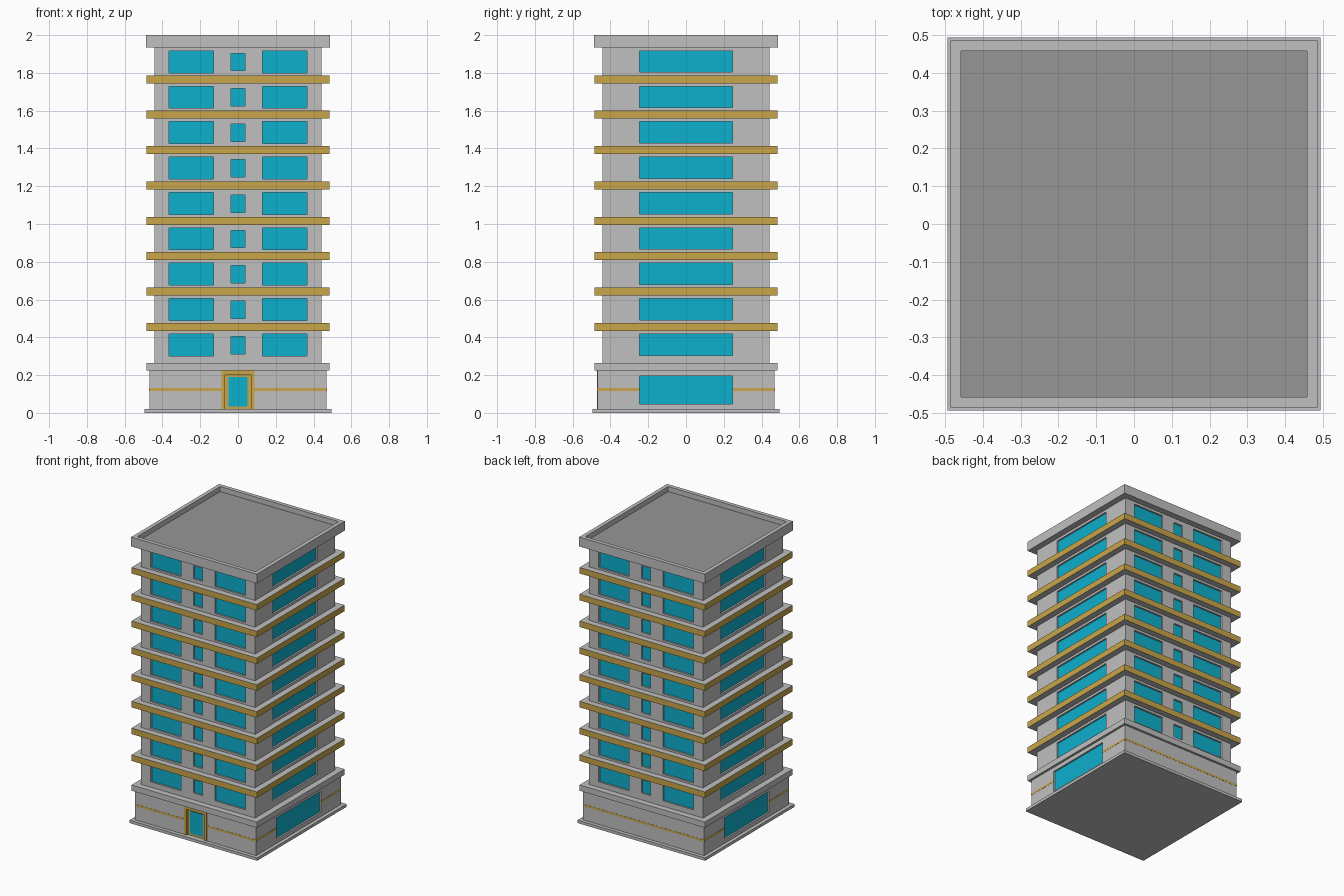
import bpy, bmesh
from math import radians
from mathutils import Matrix, Vector

cube = bpy.data.objects.get("Cube")
if cube:
    bpy.data.objects.remove(cube, do_unlink=True)


def material(name, color):
    m = bpy.data.materials.new(name)
    m.use_nodes = True
    m.diffuse_color = (*color, 1)
    m.node_tree.nodes["Principled BSDF"].inputs["Base Color"].default_value = (*color, 1)
    return m


MATS = [
    material("pale_concrete", (0.527, 0.527, 0.527)),
    material("blue_glass", (0.004, 0.434, 0.61)),
    material("gold_trim", (0.578, 0.381, 0.07)),
    material("roof_grey", (0.305, 0.305, 0.305)),
]
CONCRETE, GLASS, GOLD, ROOF = range(4)
SIDES = {"front": 0, "right": 90, "back": 180, "left": 270}


def finish(name, bm):
    mesh = bpy.data.meshes.new(name)
    bm.to_mesh(mesh)
    bm.free()
    for m in MATS:
        mesh.materials.append(m)
    obj = bpy.data.objects.new(name, mesh)
    bpy.context.scene.collection.objects.link(obj)
    return obj


def box_mesh(x0, x1, y0, y1, z0, z1, mat):
    bm = bmesh.new()
    bmesh.ops.create_cube(bm, size=1)
    for v in bm.verts:
        v.co = ((x0 + x1) / 2 + v.co.x * (x1 - x0),
                (y0 + y1) / 2 + v.co.y * (y1 - y0),
                (z0 + z1) / 2 + v.co.z * (z1 - z0))
    for f in bm.faces:
        f.material_index = mat
    return bm


def slab(name, half, z0, z1, side_mat=CONCRETE):
    """Square slab whose vertical faces may have their own colour."""
    bm = box_mesh(-half, half, -half, half, z0, z1, CONCRETE)
    for f in bm.faces:
        if abs(f.normal.z) < 0.5:
            f.material_index = side_mat
    return finish(name, bm)


def plate(name, side, u0, u1, z0, z1, dist, thick, mat):
    """Thin plate lying on a wall at the given distance from the centre."""
    bm = box_mesh(u0, u1, -dist - thick, -dist, z0, z1, mat)
    bm.transform(Matrix.Rotation(radians(SIDES[side]), 4, "Z"))
    return finish(name, bm)


def wall(name, side, half, z0, z1, openings, depth=0.012, back=GLASS):
    """Flat wall with recessed rectangular openings (u0, u1, z0, z1)."""
    bm = bmesh.new()

    def quad(points, mat):
        f = bm.faces.new([bm.verts.new(Vector(p)) for p in points])
        f.material_index = mat

    us = sorted({-half, half, *(u for o in openings for u in o[:2])})
    zs = sorted({z0, z1, *(z for o in openings for z in o[2:])})
    for a, b in zip(us, us[1:]):
        for c, d in zip(zs, zs[1:]):
            u, z = (a + b) / 2, (c + d) / 2
            if not any(o[0] < u < o[1] and o[2] < z < o[3] for o in openings):
                quad([(a, -half, c), (b, -half, c), (b, -half, d), (a, -half, d)], CONCRETE)
    reveal = GOLD if back == GOLD else CONCRETE
    for a, b, c, d in openings:
        rim = [(a, c), (b, c), (b, d), (a, d)]
        inner = -half + depth
        quad([(u, inner, z) for u, z in rim], back)
        for p, q in zip(rim, rim[1:] + rim[:1]):
            quad([(p[0], -half, p[1]), (q[0], -half, q[1]),
                  (q[0], inner, q[1]), (p[0], inner, p[1])], reveal)
    bmesh.ops.remove_doubles(bm, verts=bm.verts, dist=0.0001)
    bm.transform(Matrix.Rotation(radians(SIDES[side]), 4, "Z"))
    return finish(name, bm)


TOWER, BASE, STEP, FLOORS = 0.442, 0.469, 0.1873, 9

# Ground floor
slab("ground_slab", 0.494, 0, 0.02)
for side in SIDES:
    openings, back = [], GLASS
    if side in ("right", "left"):
        openings = [(-0.246, 0.246, 0.048, 0.196)]
    elif side == "front":
        openings, back = [(-0.068, 0.068, 0.02, 0.2)], GOLD
    wall("base_wall_" + side, side, BASE, 0.02, 0.225, openings, back=back)

    # Painted stripe, interrupted by the door or the window
    gap = {"front": 0.088, "back": 0}.get(side, 0.246)
    for tag, u0, u1 in (("a", -BASE, -gap), ("b", gap, BASE)):
        plate(f"base_stripe_{side}_{tag}", side, u0, u1, 0.117, 0.131, BASE, 0.001, GOLD)

# Entrance
for tag, s in (("left", 1), ("right", -1)):
    u0, u1 = sorted((s * 0.068, s * 0.088))
    plate("door_jamb_" + tag, "front", u0, u1, 0.02, 0.225, BASE, 0.003, GOLD)
plate("door_lintel", "front", -0.068, 0.068, 0.2, 0.225, BASE, 0.003, GOLD)
plate("door_glass", "front", -0.05, 0.05, 0.035, 0.19, BASE - 0.012, 0.003, GLASS)
slab("base_cornice", 0.485, 0.225, 0.265)

# Tower walls with windows on every floor
for side in SIDES:
    windows = []
    for i in range(FLOORS):
        z = i * STEP
        if side in ("front", "back"):
            windows += [(-0.366, -0.13, 0.302 + z, 0.418 + z),
                        (-0.036, 0.036, 0.313 + z, 0.405 + z),
                        (0.13, 0.366, 0.302 + z, 0.418 + z)]
        else:
            windows.append((-0.246, 0.246, 0.305 + z, 0.418 + z))
    wall("tower_wall_" + side, side, TOWER, 0.265, 1.934, windows)

# Floor ledges with gold edges
for i in range(FLOORS - 1):
    z = 0.434 + i * STEP
    slab(f"floor_ledge_{i + 1}", 0.485, z, z + 0.042, GOLD)

# Roof with a sunken deck behind the parapet
bm = box_mesh(-0.486, 0.486, -0.486, 0.486, 1.934, 2, CONCRETE)
deck = max(bm.faces, key=lambda f: f.calc_center_median().z)
bmesh.ops.inset_region(bm, faces=[deck], thickness=0.039)
deck = bmesh.ops.extrude_discrete_faces(bm, faces=[deck])["faces"][0]
bmesh.ops.translate(bm, verts=deck.verts, vec=(0, 0, -0.035))
deck.material_index = ROOF
finish("roof_parapet", bm)
